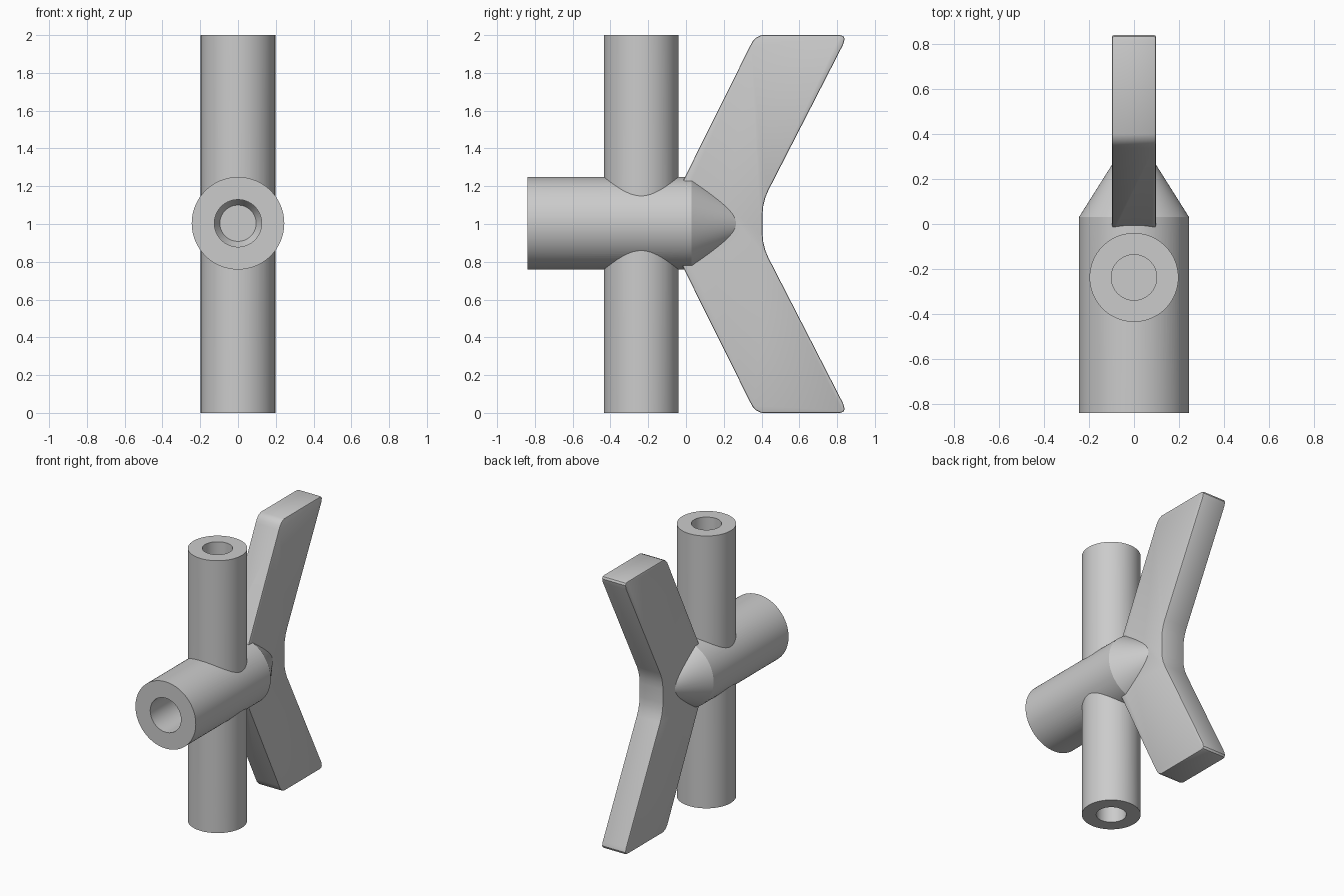
import bpy, bmesh, math
from mathutils import Matrix

if "Cube" in bpy.data.objects:
    bpy.data.objects.remove(bpy.data.objects["Cube"])

TAP_Y, AXIS_Z = -0.2375, 1.004


def finish(bm, name):
    bmesh.ops.recalc_face_normals(bm, faces=bm.faces)
    me = bpy.data.meshes.new(name)
    bm.to_mesh(me)
    bm.free()
    ob = bpy.data.objects.new(name, me)
    bpy.context.collection.objects.link(ob)
    return ob


def lathe(name, profile, matrix, n=96):
    """Closed solid from (radius, height) rings, capped at both ends."""
    bm = bmesh.new()
    rings = [[bm.verts.new((r * math.cos(2 * math.pi * i / n),
                            r * math.sin(2 * math.pi * i / n), h))
              for i in range(n)] for r, h in profile]
    for a, b in zip(rings, rings[1:]):
        for i in range(n):
            j = (i + 1) % n
            bm.faces.new((a[i], a[j], b[j], b[i]))
    bm.faces.new(rings[0])
    bm.faces.new(rings[-1])
    bm.transform(matrix)
    return finish(bm, name)


def combine(target, other, operation):
    mod = target.modifiers.new(operation, 'BOOLEAN')
    mod.operation, mod.object, mod.solver = operation, other, 'EXACT'
    bpy.context.view_layer.objects.active = target
    bpy.ops.object.modifier_apply(modifier=mod.name)
    bpy.data.objects.remove(other)


upright = Matrix.Translation((0, TAP_Y, 0))
along_y = Matrix.Translation((0, 0, AXIS_Z)) @ Matrix.Rotation(-math.pi / 2, 4, 'X')

# Horizontal barrel with conical nose, and the vertical tube
body = lathe("cross_fitting", [(0.245, -0.84), (0.245, 0.03), (0.03, 0.371)], along_y)
tube = lathe("vertical_tube", [(0.1975, 0), (0.1975, 2)], upright)

# Forked blade: upper half of the outline, mirrored about z = 1
half = [(-0.02, 1.22), (0.338, 1.94), (0.352, 1.966), (0.37, 1.986), (0.40, 2.0),
        (0.815, 2.0), (0.833, 1.995), (0.84, 1.98), (0.832, 1.95),
        (0.437, 1.18), (0.42, 1.14), (0.409, 1.095), (0.405, 1.05)]
outline = half + [(y, 2 - z) for y, z in reversed(half)]
bm = bmesh.new()
face = bm.faces.new([bm.verts.new((-0.097, y, z)) for y, z in outline])
ext = bmesh.ops.extrude_face_region(bm, geom=[face])
bmesh.ops.translate(bm, vec=(0.194, 0, 0),
                    verts=[v for v in ext["geom"] if isinstance(v, bmesh.types.BMVert)])
rim = [e for e in bm.edges if abs(e.verts[0].co.x - e.verts[1].co.x) < 1e-5]
bmesh.ops.bevel(bm, geom=rim, offset=0.008, segments=2, profile=0.5, affect='EDGES')
blade = finish(bm, "forked_blade")

combine(body, tube, 'UNION')
combine(body, blade, 'UNION')

# Blind bores in the two tube ends and the barrel front
for name, profile, m in (
        ("top_bore", [(0.101, 1.27), (0.101, 2.1)], upright),
        ("bottom_bore", [(0.101, -0.1), (0.101, 0.73)], upright),
        ("front_bore", [(0.125, -0.9), (0.125, -0.03), (0.096, 0.02)], along_y)):
    combine(body, lathe(name, profile, m), 'DIFFERENCE')

body.select_set(True)
bpy.context.view_layer.objects.active = body
bpy.ops.object.shade_smooth_by_angle(angle=math.radians(29))
